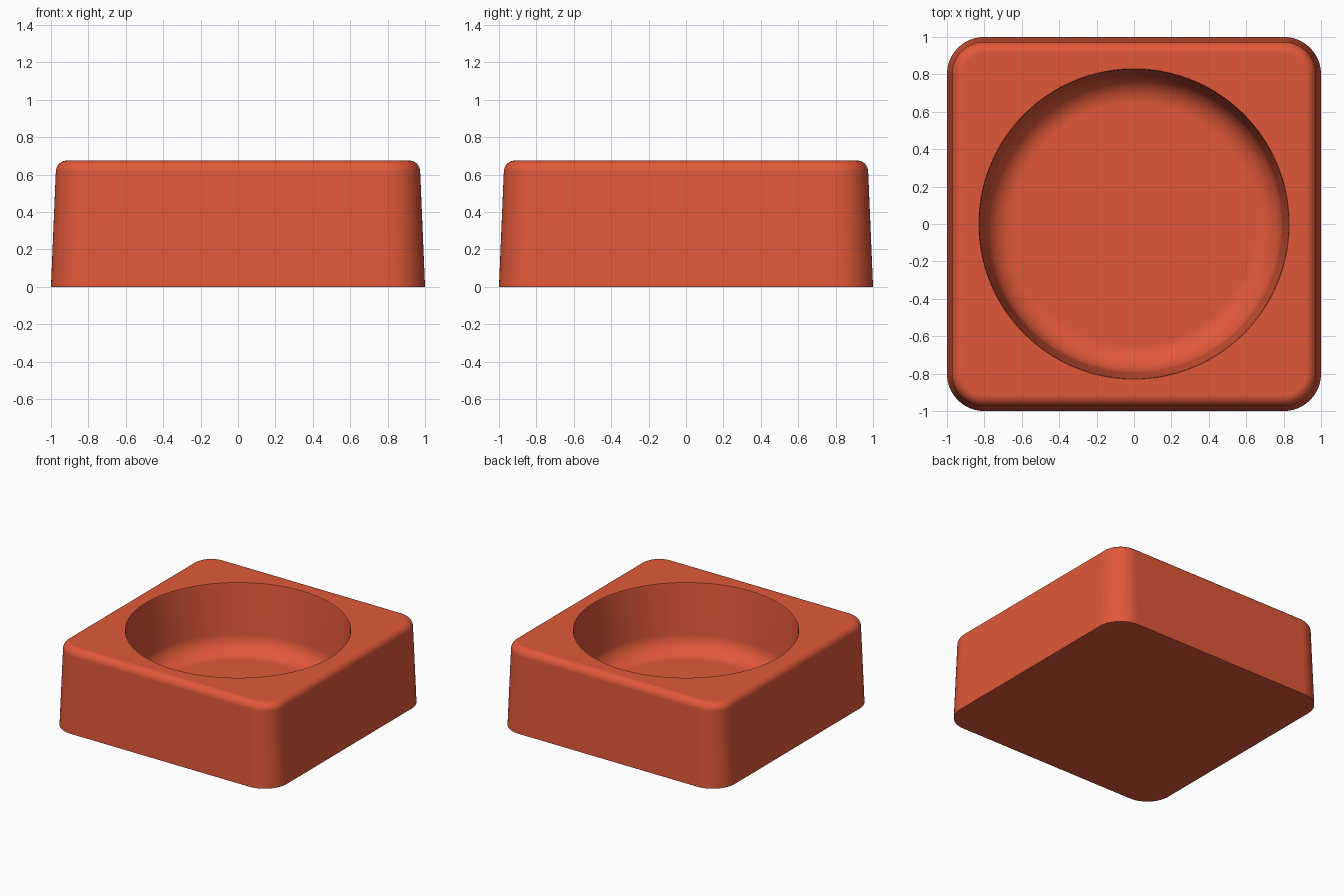
import bpy
import bmesh
from math import sin, cos, pi, atan2

cube = bpy.data.objects.get("Cube")
if cube:
    bpy.data.objects.remove(cube)

HEIGHT = 0.675
CORNER_STEPS, SIDE_STEPS, FILLET_STEPS = 20, 26, 10


def rounded_square(half, radius):
    """Outline points, counter-clockwise, with evenly divided sides."""
    pts = []
    c = half - radius
    for q in range(4):
        ca, sa = round(cos(q * pi / 2)), round(sin(q * pi / 2))
        side = [(half, -c + 2 * c * i / SIDE_STEPS) for i in range(SIDE_STEPS)]
        arc = [(c + radius * cos(i * pi / 2 / CORNER_STEPS),
                c + radius * sin(i * pi / 2 / CORNER_STEPS))
               for i in range(CORNER_STEPS)]
        pts += [(x * ca - y * sa, x * sa + y * ca) for x, y in side + arc]
    return pts


def fillet(r, z, size, start, end):
    """Profile arc around (r, z) between two angles."""
    angles = [start + (end - start) * i / FILLET_STEPS for i in range(FILLET_STEPS + 1)]
    return [(r + size * cos(a), z + size * sin(a)) for a in angles]


# Outer shell: tapered rounded square with a softened top edge
EDGE = 0.06
outer_profile = [(1.0, 0.0)] + fillet(0.974 - EDGE, HEIGHT - EDGE, EDGE, 0.04, pi / 2)
rings = [[(x, y, z) for x, y in rounded_square(half, 0.2 - (1.0 - half))]
         for half, z in outer_profile]

# Round basin: steep wall running into a filleted floor
FLOOR, BEND = 0.13, 0.15
basin_profile = [(0.83, HEIGHT), (0.826, HEIGHT - 0.012)]
basin_profile += fillet(0.795 - BEND, FLOOR + BEND, BEND, -0.05, -pi / 2)
angles = [atan2(y, x) for x, y in rounded_square(1.0, 0.2)]
rings += [[(r * cos(a), r * sin(a), z) for a in angles] for r, z in basin_profile]

# Join all rings into one closed skin
bm = bmesh.new()
loops = [[bm.verts.new(p) for p in ring] for ring in rings]
for low, high in zip(loops, loops[1:]):
    for i in range(len(low)):
        j = (i + 1) % len(low)
        bm.faces.new((low[i], low[j], high[j], high[i]))
bm.faces.new(list(reversed(loops[0])))
bm.faces.new(loops[-1])
bmesh.ops.recalc_face_normals(bm, faces=bm.faces)
mesh = bpy.data.meshes.new("square_bowl")
bm.to_mesh(mesh)
bm.free()
bowl = bpy.data.objects.new("square_bowl", mesh)
bpy.context.collection.objects.link(bowl)

# Single terracotta red colour
colour = (0.75, 0.098, 0.042, 1.0)
mat = bpy.data.materials.new("terracotta_red")
mat.use_nodes = True
mat.diffuse_color = colour
mat.node_tree.nodes["Principled BSDF"].inputs["Base Color"].default_value = colour
mesh.materials.append(mat)

# Smooth shading with crisp rim and base
bpy.ops.object.select_all(action='DESELECT')
bowl.select_set(True)
bpy.context.view_layer.objects.active = bowl
bpy.ops.object.shade_smooth_by_angle(angle=pi / 6)
weighted = bowl.modifiers.new("weighted_normals", 'WEIGHTED_NORMAL')
weighted.keep_sharp = True
